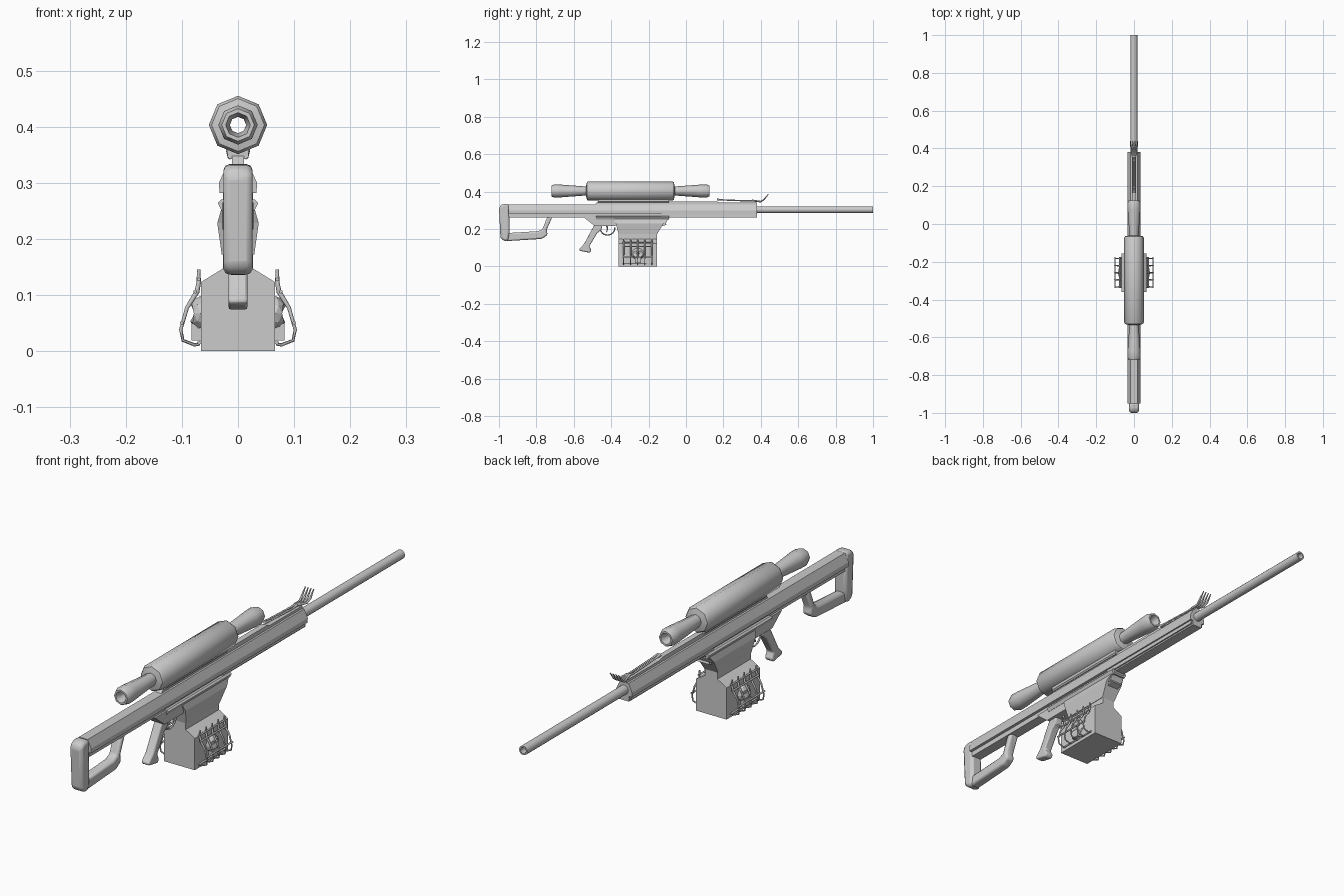
import bpy, bmesh, math
from mathutils import Vector, Matrix

if "Cube" in bpy.data.objects:
    bpy.data.objects.remove(bpy.data.objects["Cube"])


def finish(name, bm, bevel=0, segs=2, smooth=None):
    bmesh.ops.recalc_face_normals(bm, faces=bm.faces)
    me = bpy.data.meshes.new(name)
    bm.to_mesh(me)
    bm.free()
    ob = bpy.data.objects.new(name, me)
    bpy.context.collection.objects.link(ob)
    if bevel:
        m = ob.modifiers.new("bevel", 'BEVEL')
        m.width, m.segments, m.limit_method = bevel, segs, 'ANGLE'
    if smooth:
        for o in bpy.context.selected_objects:
            o.select_set(False)
        ob.select_set(True)
        bpy.context.view_layer.objects.active = ob
        bpy.ops.object.shade_smooth_by_angle(angle=math.radians(smooth))
    return ob


def loft(name, rings, close=False, **kw):
    """Skin successive rings of points; cap the ends unless closed."""
    bm = bmesh.new()
    vs = [[bm.verts.new(p) for p in r] for r in rings]
    n = len(vs[0])
    for a, b in zip(vs, vs[1:] + ([vs[0]] if close else [])):
        for i in range(n):
            j = (i + 1) % n
            bm.faces.new((a[i], a[j], b[j], b[i]))
    if not close:
        bm.faces.new(vs[0])
        bm.faces.new(vs[-1])
    return finish(name, bm, **kw)


def side_prism(name, prof, half, **kw):
    """(y, z) outline extruded across x."""
    return loft(name, [[(x, y, z) for y, z in prof] for x in (-half, half)], **kw)


def long_prism(name, half_prof, y0, y1, **kw):
    """Right half of an (x, z) section, mirrored and extruded along y."""
    prof = half_prof + [(-x, z) for x, z in reversed(half_prof)]
    return loft(name, [[(x, y, z) for x, z in prof] for y in (y0, y1)], **kw)


def lathe(name, prof, zc, sides):
    """Closed (y, r) section turned about the y axis."""
    rings = [[(r * math.cos(k * math.tau / sides), y, zc + r * math.sin(k * math.tau / sides))
              for k in range(sides)] for y, r in prof]
    return loft(name, rings, close=True, smooth=46)


def tube(name, pts, radius, sides=6):
    """Round rod along a path; radius may be a list."""
    rad = radius if isinstance(radius, list) else [radius] * len(pts)
    P = [Vector(p) for p in pts]
    rings = []
    for i, p in enumerate(P):
        t = (P[min(i + 1, len(P) - 1)] - P[max(i - 1, 0)]).normalized()
        ref = Vector((1, 0, 0)) if abs(t.x) < 0.7 else Vector((0, 1, 0))
        if abs(t.y) < 0.01:
            ref = Vector((0, 1, 0))
        u = t.cross(ref).normalized()
        v = t.cross(u)
        rings.append([p + rad[i] * (u * math.cos(k * math.tau / sides) + v * math.sin(k * math.tau / sides))
                      for k in range(sides)])
    return loft(name, rings, smooth=61)


# Barrel with open bore
lathe("barrel", [(0.36, 0.018), (1.0, 0.018), (1.0, 0.012), (0.9, 0.011), (0.36, 0.011)], 0.303, 12)

# Long receiver shell, narrow underside, top rail and scope mount
long_prism("receiver_shell", [(0.033, 0.282), (0.034, 0.30), (0.019, 0.332)], -0.95, 0.38)
long_prism("receiver_underside", [(0.021, 0.262), (0.021, 0.284)], -0.95, 0.38)
side_prism("top_rail", [(-0.49, 0.33), (-0.47, 0.348), (0.16, 0.348), (0.18, 0.342),
                        (0.38, 0.342), (0.38, 0.33)], 0.011)
long_prism("scope_mount", [(0.014, 0.342), (0.019, 0.347), (0.019, 0.358), (0.013, 0.366)], -0.47, -0.09)
side_prism("handguard_lower_rib", [(-0.13, 0.268), (0.375, 0.268), (0.375, 0.288), (-0.13, 0.288)], 0.027)

# Scope: octagonal body with flared ends, hollow straight through
lathe("scope", [(-0.72, 0.029), (-0.705, 0.035), (-0.67, 0.034), (-0.535, 0.024), (-0.53, 0.047),
                (-0.522, 0.052), (-0.073, 0.052), (-0.065, 0.047), (-0.06, 0.024), (0.075, 0.034),
                (0.11, 0.035), (0.125, 0.029), (0.125, 0.022), (0.09, 0.0145), (-0.685, 0.0145),
                (-0.72, 0.022)], 0.403, 8)

# Butt pad and open stock frame
side_prism("butt_pad", [(-0.985, 0.332), (-1.0, 0.315), (-0.992, 0.15), (-0.97, 0.134),
                        (-0.948, 0.14), (-0.943, 0.19), (-0.947, 0.334)], 0.026, bevel=0.011, smooth=40)
side_prism("stock_frame", [(-0.96, 0.135), (-0.77, 0.147), (-0.74, 0.168), (-0.745, 0.195),
                           (-0.715, 0.264), (-0.742, 0.264), (-0.768, 0.198), (-0.79, 0.188),
                           (-0.955, 0.178)], 0.019, bevel=0.008, smooth=40)

# Lower receiver: flared top strip and narrower body
long_prism("lower_receiver_strip", [(0.029, 0.25), (0.036, 0.264), (0.03, 0.27)], -0.48, -0.09)
side_prism("lower_receiver", [(-0.55, 0.265), (-0.49, 0.217), (-0.38, 0.217), (-0.35, 0.224),
                              (-0.11, 0.226), (-0.09, 0.265)], 0.028)

# Magazine well, tapering downward, with front lip
def rect(x, y0, y1, z):
    return [(-x, y0, z), (x, y0, z), (x, y1, z), (-x, y1, z)]

loft("magazine_well", [rect(0.029, -0.36, -0.155, 0.172), rect(0.037, -0.375, -0.12, 0.228),
                       rect(0.03, -0.385, -0.10, 0.252)])
side_prism("magazine_well_lip", [(-0.16, 0.205), (-0.105, 0.222), (-0.11, 0.235), (-0.085, 0.262),
                                 (-0.16, 0.262)], 0.024)

# Box magazine with shoulders
long_prism("magazine", [(0.066, 0), (0.066, 0.123), (0.027, 0.147), (0.027, 0.2)], -0.36, -0.155)

# Pistol grip, trigger and guard
side_prism("pistol_grip", [(-0.488, 0.225), (-0.505, 0.195), (-0.545, 0.12), (-0.572, 0.092),
                           (-0.568, 0.083), (-0.515, 0.073), (-0.506, 0.085), (-0.517, 0.108),
                           (-0.475, 0.178), (-0.452, 0.195), (-0.447, 0.225)], 0.017,
           bevel=0.006, smooth=40)
tube("trigger", [(0, -0.425, 0.22), (0, -0.419, 0.2), (0, -0.425, 0.182)], [0.005, 0.004, 0.003])
tube("trigger_guard", [(0, -0.42 + 0.04 * math.cos(a), 0.207 + 0.04 * math.sin(a))
                       for a in (math.pi + math.pi * k / 8 for k in range(9))], 0.0035)

# Rib cages with a small skull on each magazine side
RIB = [(0.068, 0.013), (0.077, 0.011), (0.098, 0.019), (0.102, 0.038), (0.091, 0.077),
       (0.073, 0.106), (0.070, 0.122), (0.070, 0.145)]
for side, s in (("left", -1), ("right", 1)):
    for i in range(5):
        y = -0.333 + 0.0375 * i
        tube(f"{side}_rib_{i + 1}", [(s * x, y, z) for x, z in RIB],
             [0.003, 0.003, 0.003, 0.003, 0.0035, 0.0045, 0.004, 0.003])
    for k, (x, z) in enumerate([(0.076, 0.106), (0.1, 0.05), (0.07, 0.128), (0.069, 0.015)]):
        tube(f"{side}_rib_rail_{k + 1}", [(s * x, -0.34, z), (s * x, -0.176, z)], 0.0035)
    bm = bmesh.new()
    bmesh.ops.create_icosphere(bm, subdivisions=2, radius=1,
                               matrix=Matrix.LocRotScale((s * 0.067, -0.257, 0.067), None,
                                                         (0.02, 0.035, 0.031)))
    bmesh.ops.create_cube(bm, size=1, matrix=Matrix.LocRotScale((s * 0.072, -0.257, 0.034), None,
                                                                (0.022, 0.034, 0.03)))
    # Press in the eye sockets
    for v in bm.verts:
        if any(math.hypot(v.co.y + 0.257 - e, v.co.z - 0.064) < 0.009 for e in (-0.014, 0.014)):
            v.co.x -= s * 0.009
    finish(f"{side}_skull", bm)

# Bony arm lying on the handguard, fingers raised at the muzzle end
for i, x in enumerate((-0.006, 0.006)):
    tube(f"forearm_bone_{i + 1}", [(x * 0.6, 0.165, 0.357), (x, 0.2, 0.355), (x, 0.33, 0.350),
                                   (x * 0.6, 0.36, 0.352)], [0.006, 0.0035, 0.0035, 0.005])
for i in range(4):
    x = -0.018 + 0.012 * i
    tube(f"finger_{i + 1}", [(x * 0.3, 0.355, 0.352), (x * 0.8, 0.40, 0.346), (x, 0.418, 0.358),
                             (x, 0.44, 0.386)], [0.005, 0.0045, 0.004, 0.002])
